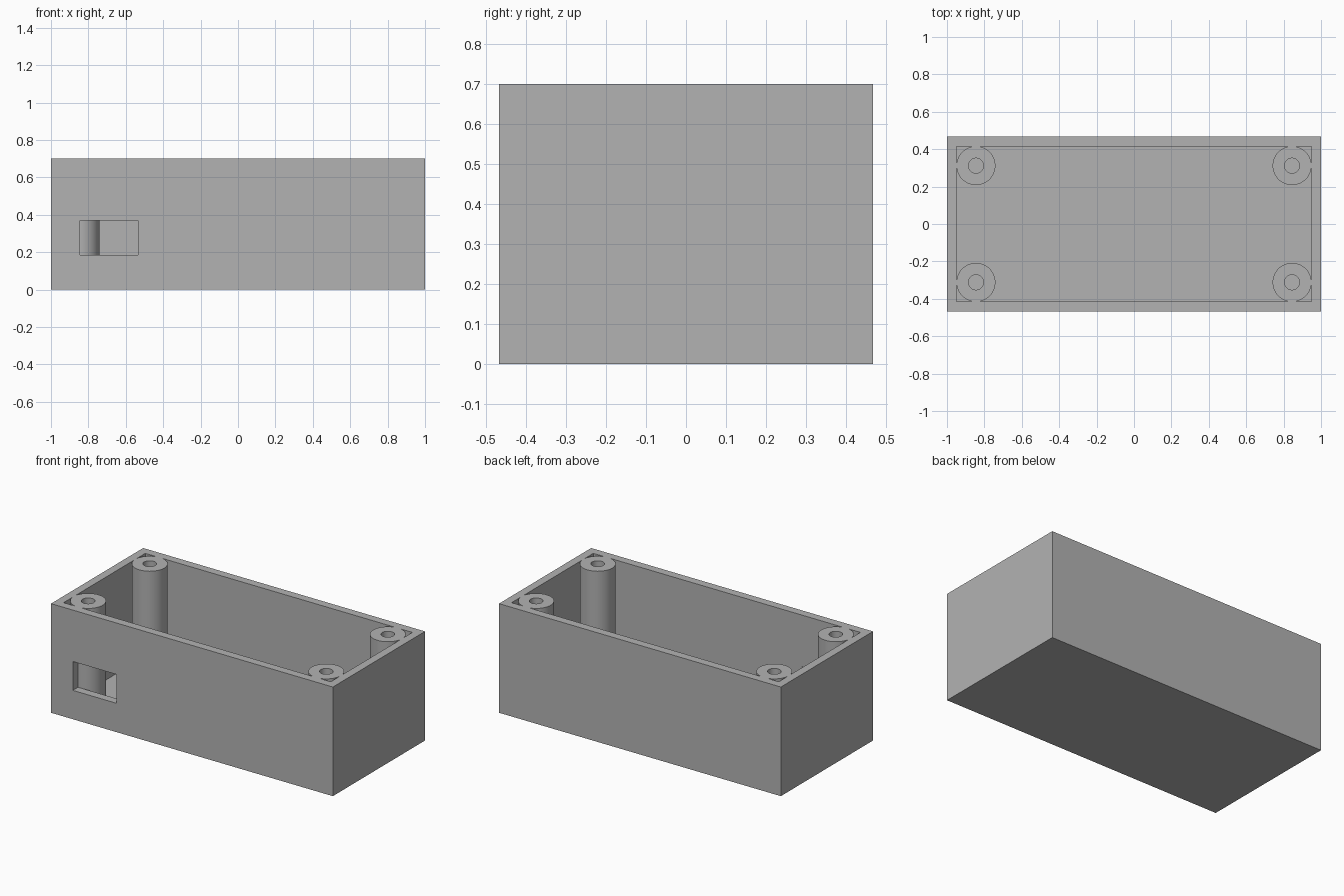
import bpy
import bmesh
import math

if "Cube" in bpy.data.objects:
    bpy.data.objects.remove(bpy.data.objects["Cube"], do_unlink=True)

# Overall sizes
LENGTH, DEPTH, HEIGHT = 2.0, 0.934, 0.7
INNER_X, INNER_Y = 0.948, 0.414
FLOOR = 0.04
POST_X, POST_Y = 0.845, 0.312
POST_R, HOLE_R = 0.104, 0.04

# Single grey plastic
grey = bpy.data.materials.new("grey plastic")
grey.use_nodes = True
colour = (0.45, 0.45, 0.45, 1)
grey.diffuse_color = colour
grey.node_tree.nodes["Principled BSDF"].inputs["Base Color"].default_value = colour


def box(name, low, high):
    """Box between two opposite corners."""
    centre = [(a + b) / 2 for a, b in zip(low, high)]
    bpy.ops.mesh.primitive_cube_add(size=1, location=centre)
    obj = bpy.context.object
    obj.name = name
    obj.scale = [b - a for a, b in zip(low, high)]
    bpy.ops.object.transform_apply(location=True, rotation=False, scale=True)
    obj.data.materials.append(grey)
    return obj


def cut(target, cutter):
    """Subtract the cutter from the target and discard it."""
    cutter.hide_render = True
    mod = target.modifiers.new("cut", "BOOLEAN")
    mod.operation = "DIFFERENCE"
    mod.solver = "EXACT"
    mod.object = cutter
    bpy.context.view_layer.objects.active = target
    bpy.ops.object.modifier_apply(modifier=mod.name)
    bpy.data.objects.remove(cutter, do_unlink=True)


def tube(name, x, y):
    """Hollow screw post, lathed from a rectangular section."""
    bm = bmesh.new()
    section = [(HOLE_R, FLOOR), (HOLE_R, HEIGHT), (POST_R, HEIGHT), (POST_R, FLOOR)]
    verts = [bm.verts.new((r, 0, z)) for r, z in section]
    edges = [bm.edges.new((a, b)) for a, b in zip(verts, verts[1:])]
    bmesh.ops.spin(bm, geom=verts + edges, cent=(0, 0, 0), axis=(0, 0, 1),
                   angle=math.tau, steps=64, use_merge=True)
    bmesh.ops.remove_doubles(bm, verts=bm.verts, dist=1e-5)
    bmesh.ops.recalc_face_normals(bm, faces=bm.faces)
    # Make sure the rim faces up
    rim = max(bm.faces, key=lambda f: f.calc_center_median().z)
    if rim.normal.z < 0:
        bmesh.ops.reverse_faces(bm, faces=bm.faces)
    mesh = bpy.data.meshes.new(name)
    bm.to_mesh(mesh)
    bm.free()
    mesh.materials.append(grey)
    obj = bpy.data.objects.new(name, mesh)
    bpy.context.collection.objects.link(obj)
    obj.location = (x, y, 0)
    bpy.ops.object.select_all(action="DESELECT")
    obj.select_set(True)
    bpy.context.view_layer.objects.active = obj
    bpy.ops.object.shade_smooth_by_angle(angle=math.radians(30))


# Open-topped case with a connector window in the front wall
case = box("case", (-LENGTH / 2, -DEPTH / 2, 0), (LENGTH / 2, DEPTH / 2, HEIGHT))
cut(case, box("cavity_cutter", (-INNER_X, -INNER_Y, FLOOR), (INNER_X, INNER_Y, 1)))
cut(case, box("window_cutter", (-0.845, -0.6, 0.185), (-0.535, -0.3, 0.37)))

# Four corner screw posts
for side, sx in (("left", 1), ("right", -1)):
    for end, sy in (("front", -1), ("back", 1)):
        tube(f"{end}_{side}_post", sx * POST_X, sy * POST_Y)
